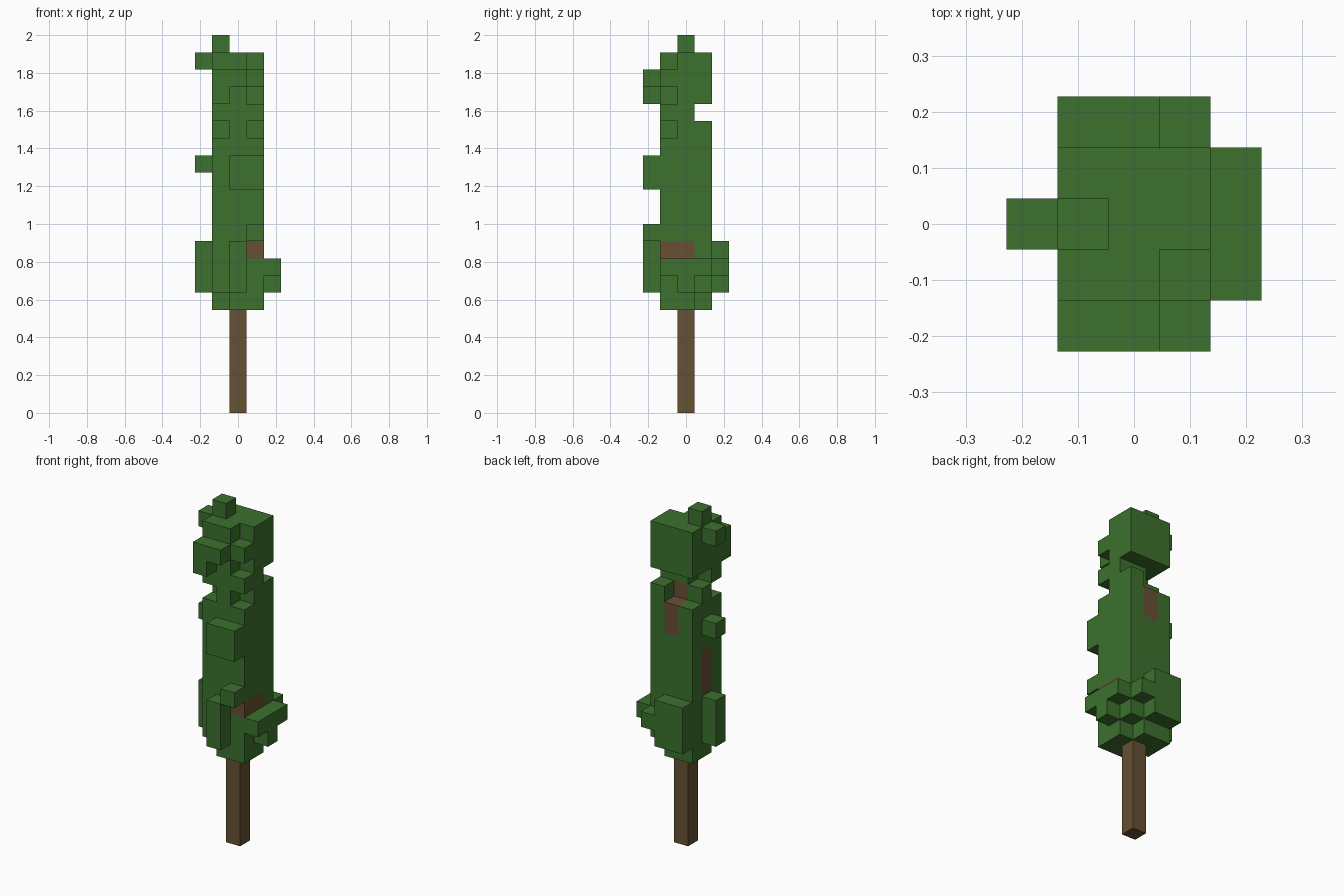
import bpy
import bmesh
from mathutils import Vector

U = 2 / 22  # edge of one block

cube = bpy.data.objects.get("Cube")
if cube:
    bpy.data.objects.remove(cube, do_unlink=True)


def make_material(name, srgb):
    linear = [((c / 255 + 0.055) / 1.055) ** 2.4 for c in srgb]
    mat = bpy.data.materials.new(name)
    mat.use_nodes = True
    mat.diffuse_color = (*linear, 1)
    bsdf = mat.node_tree.nodes["Principled BSDF"]
    bsdf.inputs["Base Color"].default_value = (*linear, 1)
    bsdf.inputs["Roughness"].default_value = 0.9
    return mat


PARTS = {
    "foliage": make_material("leaf green", (60, 113, 46)),
    "trunk": make_material("trunk brown", (102, 81, 51)),
    "branches": make_material("branch brown", (105, 79, 53)),
}

blocks = {}


def fill(part, xs, ys, zs):
    """Fill an inclusive range of grid cells; None carves them away."""
    for x in range(xs[0], xs[1] + 1):
        for y in range(ys[0], ys[1] + 1):
            for z in range(zs[0], zs[1] + 1):
                if part:
                    blocks[x, y, z] = part
                else:
                    blocks.pop((x, y, z), None)


def cell(part, x, y, low, high=None):
    fill(part, (x, x), (y, y), (low, low if high is None else high))


# Main column of leaves with the trunk inside it
fill("foliage", (-1, 1), (-1, 1), (6, 20))
cell("trunk", 0, 0, 0, 16)

# Notches in the column, front then back
for x, z in ((-1, 6), (-1, 16), (1, 16), (1, 18), (1, 20)):
    cell(None, x, -1, z)
cell(None, 1, 1, 6)
cell(None, 1, 1, 17)
fill(None, (-1, 0), (1, 1), (16, 17))
cell(None, -1, 0, 17)

# Leaf tuft on top
cell("foliage", -1, 0, 21)

# Tufts on the front
fill("foliage", (-1, 0), (-2, -2), (19, 19))
cell("foliage", -1, -2, 18)
fill("foliage", (0, 1), (-2, -2), (13, 14))
cell("foliage", 1, -2, 10)
cell("foliage", 0, -2, 7, 9)

# Tufts on the back
fill("foliage", (-1, 0), (2, 2), (7, 9))
cell("foliage", 1, 2, 8)

# Tufts on the left and right sides
fill("foliage", (2, 2), (-1, 1), (8, 8))
cell("foliage", 2, 0, 7)
for low, high in ((7, 9), (14, 14), (20, 20)):
    cell("foliage", -2, 0, low, high)

# Branch ends showing through the leaves
fill("branches", (1, 1), (-1, 0), (9, 9))
cell("branches", -1, 0, 10, 12)
cell("branches", 0, 1, 14, 15)


def build(part):
    """Make the outer skin of one part, with flat areas merged."""
    bm = bmesh.new()
    for pos, kind in blocks.items():
        if kind != part:
            continue
        centre = Vector(pos) + Vector((0, 0, 0.5))
        for axis in range(3):
            for sign in (-1, 1):
                normal = Vector((0, 0, 0))
                normal[axis] = sign
                beside = tuple(int(p + n) for p, n in zip(pos, normal))
                if beside in blocks:
                    continue
                side = Vector((0, 0, 0))
                side[(axis + 1) % 3] = 0.5
                up = normal.cross(side)
                mid = centre + normal / 2
                corners = (mid - side - up, mid + side - up,
                           mid + side + up, mid - side + up)
                bm.faces.new([bm.verts.new(c * U) for c in corners])
    bmesh.ops.remove_doubles(bm, verts=bm.verts, dist=U / 100)
    bmesh.ops.dissolve_limit(bm, angle_limit=0.01,
                             verts=bm.verts, edges=bm.edges)
    mesh = bpy.data.meshes.new(part)
    bm.to_mesh(mesh)
    bm.free()
    mesh.materials.append(PARTS[part])
    obj = bpy.data.objects.new(part, mesh)
    bpy.context.collection.objects.link(obj)


for part_name in PARTS:
    build(part_name)
